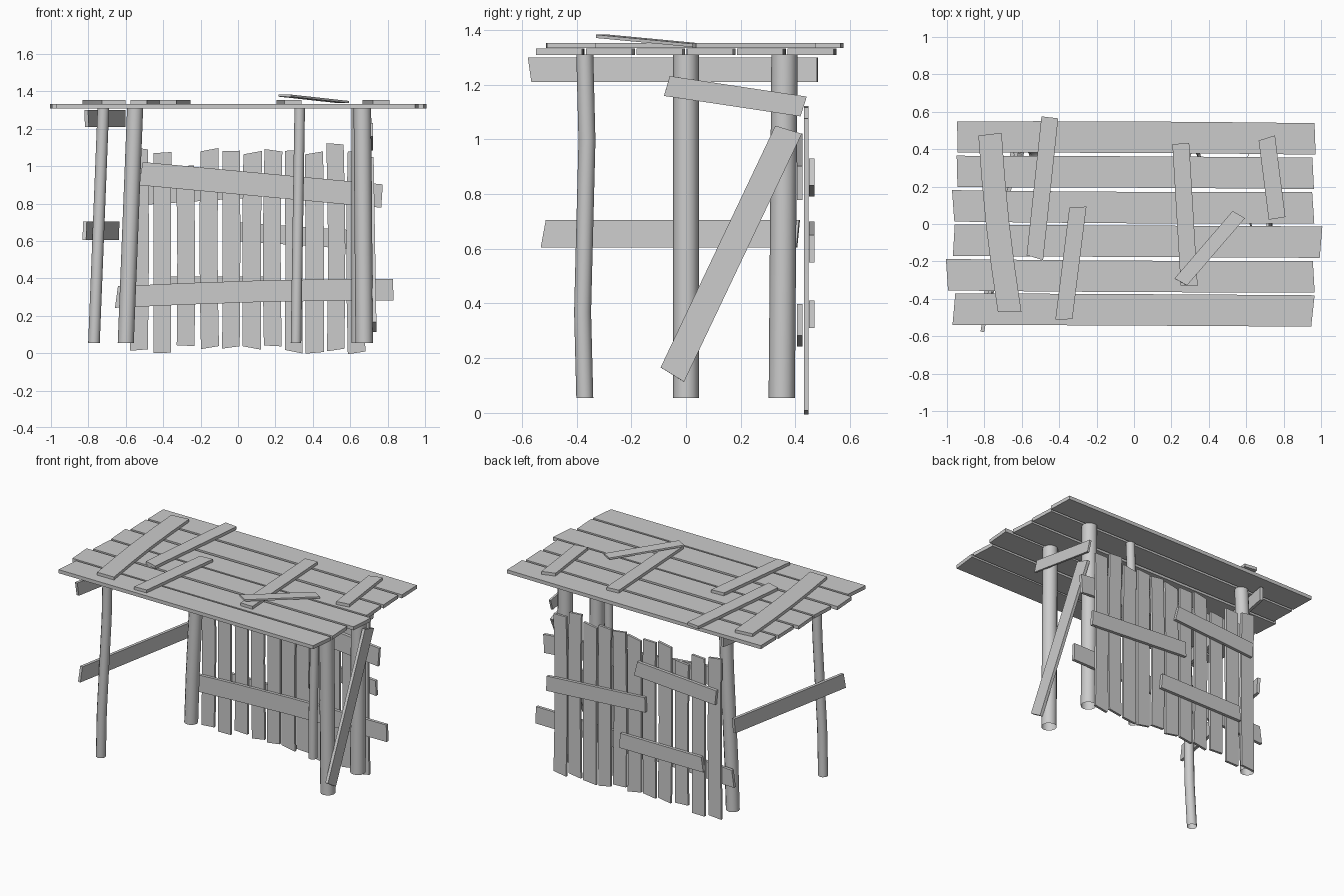
import bpy
import bmesh
import math
import random
from mathutils import Vector

random.seed(4)
default_cube = bpy.data.objects.get("Cube")
if default_cube:
    bpy.data.objects.remove(default_cube)

GREY = (0.6, 0.6, 0.6, 1)
wood = bpy.data.materials.new("weathered grey")
wood.use_nodes = True
wood.diffuse_color = GREY
wood.node_tree.nodes["Principled BSDF"].inputs["Base Color"].default_value = GREY

ACROSS, DEEP, UP = Vector((1, 0, 0)), Vector((0, 1, 0)), Vector((0, 0, 1))
STEPS = 4
ROOF_TOP = 1.343
POST_FOOT, POST_TOP = 0.055, 1.31
WALL_DEPTH = 0.44


def loft(name, rings, capped):
    """Skin a list of equal rings into one object."""
    bm = bmesh.new()
    rows = [[bm.verts.new(point) for point in ring] for ring in rings]
    for lower, upper in zip(rows, rows[1:]):
        for i in range(len(lower)):
            bm.faces.new((lower[i - 1], lower[i], upper[i], upper[i - 1]))
    if capped:
        bm.faces.new(rows[0])
        bm.faces.new(rows[-1])
    bmesh.ops.recalc_face_normals(bm, faces=bm.faces)
    mesh = bpy.data.meshes.new(name)
    bm.to_mesh(mesh)
    bm.free()
    mesh.materials.append(wood)
    obj = bpy.data.objects.new(name, mesh)
    bpy.context.collection.objects.link(obj)
    bpy.ops.object.select_all(action='DESELECT')
    obj.select_set(True)
    bpy.context.view_layer.objects.active = obj
    bpy.ops.object.shade_smooth_by_angle(angle=math.radians(40))


def plank(name, start, end, normal, width=0.1, thick=0.02, bow=0.0):
    """Flat board between two points, bowed sideways, with ends cut askew."""
    start, end = Vector(start), Vector(end)
    along = (end - start).normalized()
    side = along.cross(normal).normalized()
    face = side.cross(along) * thick / 2
    rings = []
    for step in range(STEPS + 1):
        t = step / STEPS
        centre = start.lerp(end, t) + side * bow * math.sin(math.pi * t)
        askew = along * random.uniform(-0.01, 0.01) if step in (0, STEPS) else Vector()
        left = centre + side * width / 2 + askew
        right = centre - side * width / 2 - askew
        rings.append([left + face, right + face, right - face, left - face])
    loft(name, rings, True)


def post(name, foot, top, radius, bend, sides=12):
    """Crooked round post, open at its ends; foot and top are x, y pairs."""
    foot, top = Vector((*foot, POST_FOOT)), Vector((*top, POST_TOP))
    rings = []
    for step in range(STEPS + 1):
        t = step / STEPS
        centre = foot.lerp(top, t) - DEEP * bend * math.sin(math.tau * t)
        angles = [math.tau * k / sides for k in range(sides)]
        rings.append([centre + radius * (ACROSS * math.cos(a) + DEEP * math.sin(a))
                      for a in angles])
    loft(name, rings, False)


def roof_batten(name, start, end, width=0.09, bow=0.0):
    """Loose board lying across the roof."""
    plank(name, (*start, ROOF_TOP), (*end, ROOF_TOP), UP, width, bow=bow)


def wall_rail(name, offset, start, end, width=0.1, bow=0.0):
    """Rail in front of or behind the wall; start and end are x, z pairs."""
    depth = WALL_DEPTH + offset
    plank(name, (start[0], depth, start[1]), (end[0], depth, end[1]),
          DEEP, width, bow=bow)


# Posts
post("front_right_post", (-0.77, -0.37), (-0.72, -0.37), 0.031, bend=0.008)
post("back_right_post", (-0.6, 0.355), (-0.55, 0.36), 0.043, bend=0.004)
post("back_middle_post", (0.31, 0.36), (0.33, 0.36), 0.028, bend=0.004)
post("front_left_post", (0.675, 0), (0.665, 0), 0.047, bend=0)
post("back_left_post", (0.655, 0.35), (0.655, 0.36), 0.048, bend=0)

# Roof planks in evenly spaced rows, two of them reaching the full length
for row in range(6):
    left = -1 if row == 1 else random.uniform(-0.97, -0.94)
    right = 1 if row == 2 else random.uniform(0.955, 0.97)
    y = (row - 2.5) * 0.184
    height = ROOF_TOP - 0.023
    plank(f"roof_plank_{row + 1}", (left, y + 0.005, height),
          (right, y - 0.005, height), UP, width=0.168, thick=0.024,
          bow=random.uniform(-0.005, 0.005))

# Boards lying across the roof
roof_batten("wide_roof_batten", (-0.77, 0.48), (-0.665, -0.47), width=0.125, bow=0.012)
roof_batten("long_roof_batten", (-0.45, 0.57), (-0.53, -0.18))
roof_batten("short_roof_batten", (-0.3, 0.09), (-0.375, -0.51))
roof_batten("middle_roof_batten", (0.25, 0.43), (0.295, -0.33))
roof_batten("side_roof_batten", (0.71, 0.46), (0.765, 0.03))
plank("tilted_roof_board", (0.25, -0.31, ROOF_TOP + 0.034), (0.56, 0.05, ROOF_TOP),
      UP, width=0.075, thick=0.012)

# Back wall planks: three, a wider gap, then eight more
for k in range(11):
    x = -0.53 + 0.125 * k if k < 3 else -0.15 + 0.112 * (k - 3)
    top = 1 if k == 2 else random.uniform(1.07, 1.12)
    plank(f"wall_plank_{k + 1}", (x, WALL_DEPTH, random.uniform(0, 0.04)),
          (x + random.uniform(-0.006, 0.006), WALL_DEPTH, top), DEEP,
          width=random.uniform(0.092, 0.1), thick=0.016,
          bow=random.uniform(-0.008, 0.008))

# Rails on the front and back of the wall
FRONT, BACK = -0.024, 0.019
wall_rail("upper_front_rail", FRONT, (-0.52, 0.96), (0.77, 0.84), width=0.125)
wall_rail("lower_front_rail", FRONT, (-0.65, 0.3), (0.83, 0.34), width=0.115, bow=0.01)
wall_rail("left_back_rail", BACK, (0.72, 0.6), (-0.02, 0.65))
wall_rail("upper_back_rail", BACK, (0.05, 0.88), (-0.55, 0.84))
wall_rail("lower_back_rail", BACK, (0.17, 0.36), (-0.45, 0.36))

# Open right side: beam under the roof and a rail
plank("side_beam", (-0.81, -0.57, 1.255), (-0.61, 0.48, 1.255), ACROSS, width=0.09)
plank("side_rail", (-0.82, -0.52, 0.655), (-0.645, 0.41, 0.655), ACROSS)

# Left side braces
plank("upper_brace", (0.716, -0.07, 1.195), (0.714, 0.43, 1.12), ACROSS,
      width=0.075, thick=0.014)
plank("diagonal_brace", (0.73, -0.05, 0.14), (0.715, 0.375, 1.035), ACROSS)
